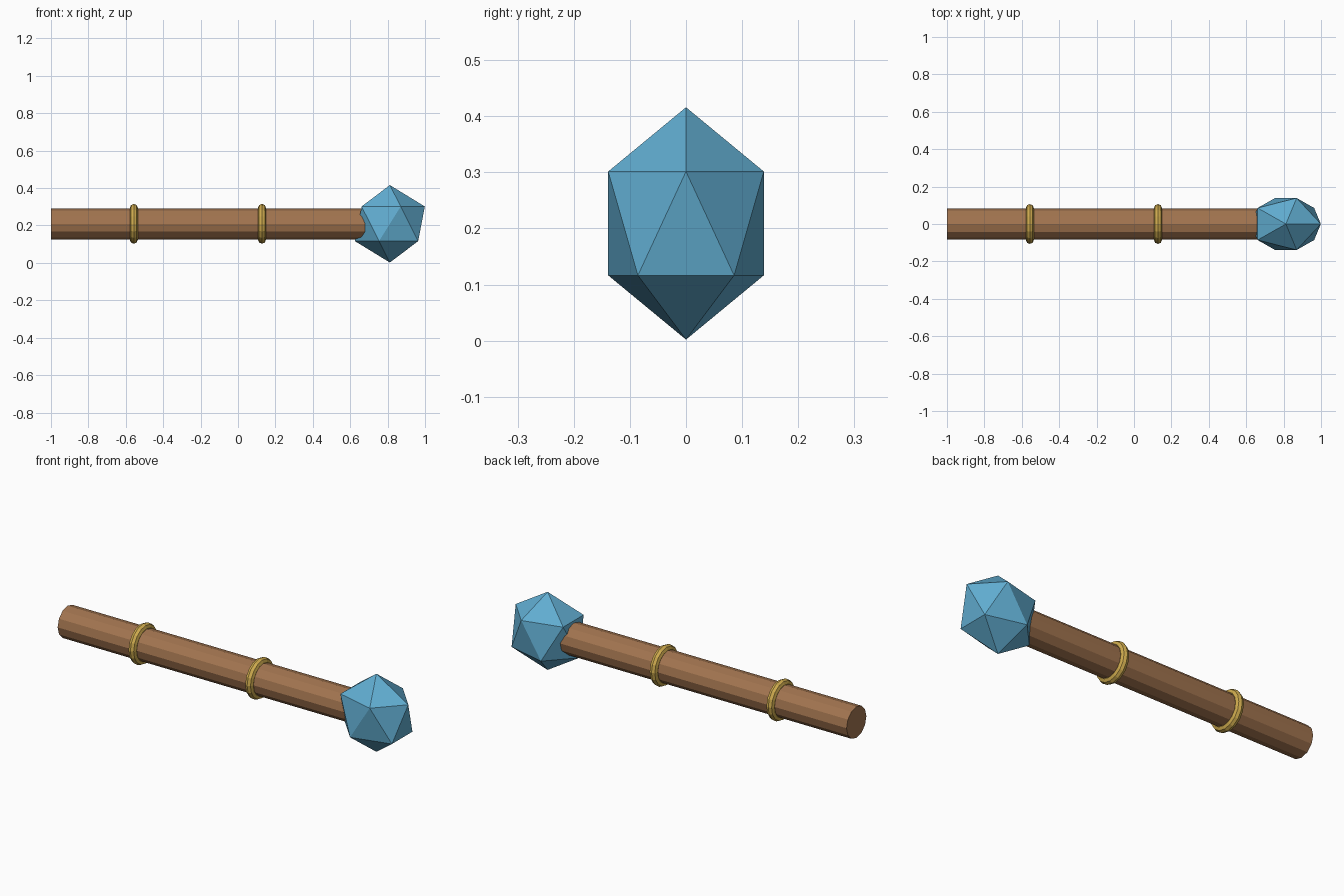
import bpy
import math

if "Cube" in bpy.data.objects:
    bpy.data.objects.remove(bpy.data.objects["Cube"])

AXIS_Z = 0.209          # height of the shaft axis


def make_material(name, rgb):
    mat = bpy.data.materials.new(name)
    mat.diffuse_color = (*rgb, 1.0)
    mat.use_nodes = True
    mat.node_tree.nodes["Principled BSDF"].inputs["Base Color"].default_value = mat.diffuse_color
    return mat


def finish(name, mat):
    obj = bpy.context.object
    obj.name = name
    obj.data.name = name
    obj.data.materials.append(mat)
    return obj


wood = make_material("brown wood", (0.36, 0.175, 0.078))
gold = make_material("gold", (0.61, 0.40, 0.075))
crystal = make_material("blue crystal", (0.12, 0.42, 0.64))

# Twelve-sided shaft lying along x, its right end buried in the head
left, right = -1.0, 0.75
bpy.ops.mesh.primitive_cylinder_add(
    vertices=12, radius=0.083, depth=right - left,
    location=((left + right) / 2, 0, AXIS_Z), rotation=(0, math.pi / 2, 0))
finish("shaft", wood)

# Two gold bands around the shaft
for name, x in (("left_band", -0.557), ("right_band", 0.128)):
    bpy.ops.mesh.primitive_torus_add(
        major_segments=16, minor_segments=8,
        major_radius=0.085, minor_radius=0.0215,
        location=(x, 0, AXIS_Z), rotation=(0, math.pi / 2, 0))
    finish(name, gold)

# Faceted crystal head, flattened from front to back
bpy.ops.mesh.primitive_ico_sphere_add(
    subdivisions=1, radius=1.0, location=(0.812, 0, AXIS_Z))
head = finish("crystal_head", crystal)
head.scale = (0.209, 0.163, 0.207)
